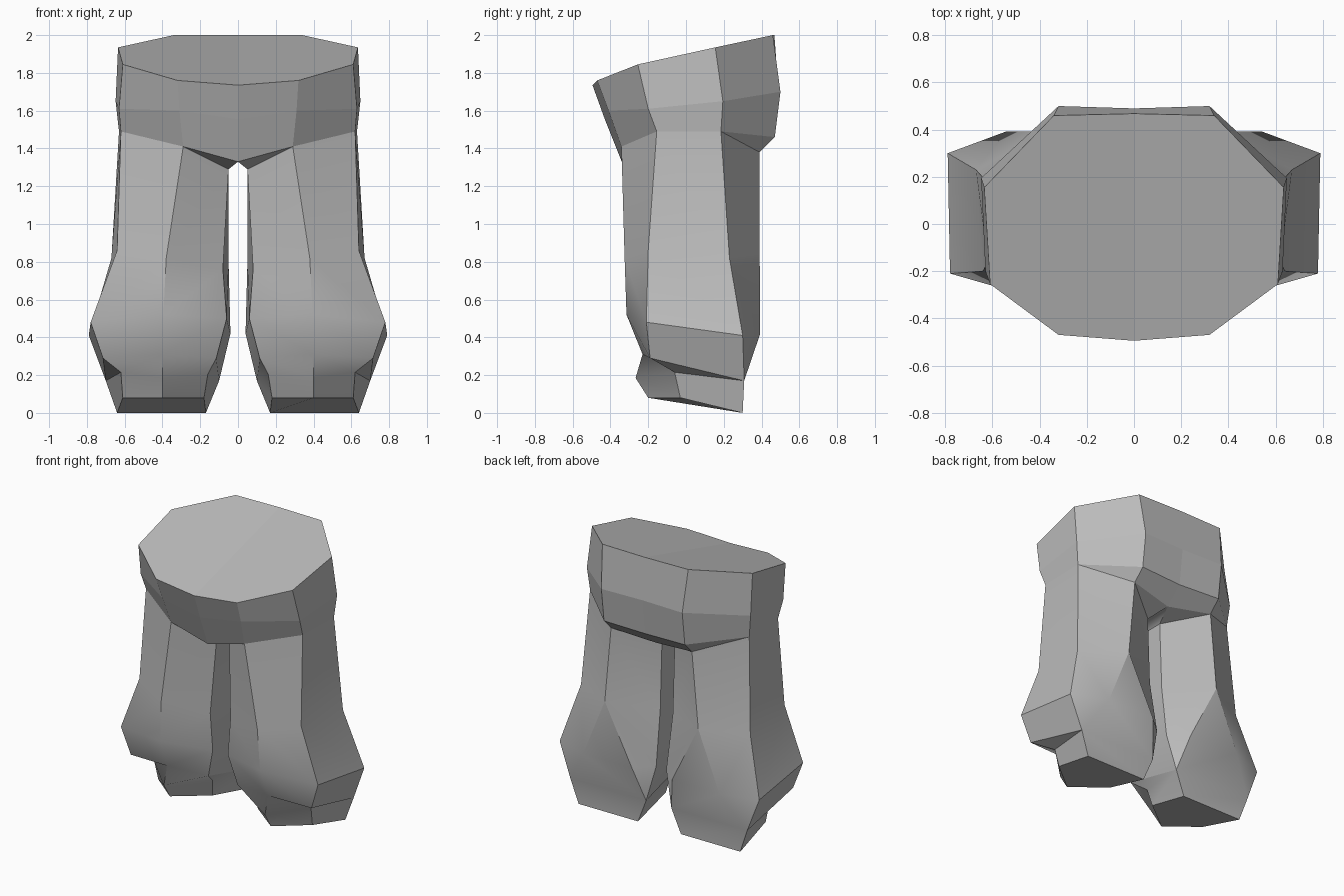
import bpy, bmesh, math

if "Cube" in bpy.data.objects:
    bpy.data.objects.remove(bpy.data.objects["Cube"])

cloth = bpy.data.materials.new("grey cloth")
cloth.diffuse_color = (0.5, 0.5, 0.5, 1)
cloth.use_nodes = True
cloth.node_tree.nodes["Principled BSDF"].inputs["Base Color"].default_value = cloth.diffuse_color


def half_mesh(name, build):
    """Build the +x half with bmesh and mirror it across x = 0."""
    bm = bmesh.new()
    build(bm)
    bmesh.ops.remove_doubles(bm, verts=bm.verts, dist=0.0005)
    me = bpy.data.meshes.new(name)
    bm.to_mesh(me)
    bm.free()
    me.materials.append(cloth)
    ob = bpy.data.objects.new(name, me)
    bpy.context.collection.objects.link(ob)
    m = ob.modifiers.new("mirror", 'MIRROR')
    m.use_clip = True
    return ob


def face(bm, *pts):
    """Face from points, dropping repeated neighbours."""
    pts = [p for i, p in enumerate(pts) if p != pts[i - 1]]
    if len(set(pts)) >= 3:
        bm.faces.new([bm.verts.new(p) for p in pts])


def loft(bm, rings, closed):
    """Join rings listed top to bottom, counter-clockwise from above."""
    for a, b in zip(rings, rings[1:]):
        n = len(a)
        for i in range(n if closed else n - 1):
            j = (i + 1) % n
            face(bm, a[i], b[i], b[j], a[j])


# Waist rings: front centre, front, outer front, outer back, back, back centre
waist = [
    [(0, -.495, 1.735), (.32, -.47, 1.76), (.61, -.255, 1.845),
     (.635, .155, 1.935), (.34, .46, 2.0), (0, .468, 2.0)],
    [(0, -.43, 1.555), (.31, -.41, 1.6), (.63, -.2, 1.61),
     (.648, .195, 1.65), (.32, .5, 1.7), (0, .49, 1.7)],
    [(0, -.34, 1.33), (.29, -.342, 1.41), (.62, -.155, 1.49),
     (.63, .185, 1.49), (.32, .47, 1.46), (0, .46, 1.45)],
]
low = waist[2]

# Leg rings: front, outer front, outer back, back outer, back inner,
# inner back, inner front
BACK = (.32, .39, 1.38)
KNEE = (.37, .39, .84)
HEEL_O, HEEL_I = (.70, .308, .17), (.10, .308, .17)
legs = [
    [low[1], low[2], low[3], BACK, BACK, (.05, .2, 1.29), (.05, -.17, 1.29)],
    [(.38, -.325, .82), (.64, -.2, .86), (.67, .23, .82), KNEE, KNEE,
     (.05, .22, .8), (.08, -.2, .76)],
    [(.395, -.315, .52), (.78, -.21, .48), (.79, .30, .41), (.54, .393, .42),
     (.16, .385, .42), (.04, .28, .42), (.06, -.2, .5)],
    [(.40, -.23, .31), (.715, -.19, .29), HEEL_O, HEEL_O, HEEL_I, HEEL_I,
     (.115, -.17, .29)],
    [(.40, -.267, .185), (.62, -.06, .215), HEEL_O, HEEL_O, HEEL_I, HEEL_I,
     (.16, -.06, .205)],
    [(.40, -.2, .08), (.61, -.03, .08), (.64, .30, 0), (.64, .30, 0),
     (.17, .30, 0), (.17, .30, 0), (.18, -.03, .08)],
]
CROTCH = (0, .34, 1.34)


def build_waist(bm):
    loft(bm, waist, False)
    face(bm, *waist[0])                              # closed top
    face(bm, low[4], low[5], CROTCH, BACK)           # shelf under the seat
    face(bm, low[3], low[4], BACK)


def build_legs(bm):
    loft(bm, legs, True)
    face(bm, *reversed(legs[-1]))                    # sole
    inner_back, inner_front = legs[0][5], legs[0][6]
    face(bm, low[0], low[1], inner_front)            # crotch
    face(bm, low[0], inner_front, inner_back, CROTCH)
    face(bm, CROTCH, inner_back, BACK)


half_mesh("waist", build_waist)
leg_ob = half_mesh("trouser_legs", build_legs)

# Soft shading on the bulging lower legs, creases kept sharp
bpy.context.view_layer.objects.active = leg_ob
leg_ob.select_set(True)
bpy.ops.object.shade_smooth_by_angle(angle=math.radians(25))

# Consistent outward normals
for ob in bpy.data.objects:
    bm = bmesh.new()
    bm.from_mesh(ob.data)
    if ob is leg_ob:
        bmesh.ops.recalc_face_normals(bm, faces=bm.faces)
    bm.to_mesh(ob.data)
    bm.free()
